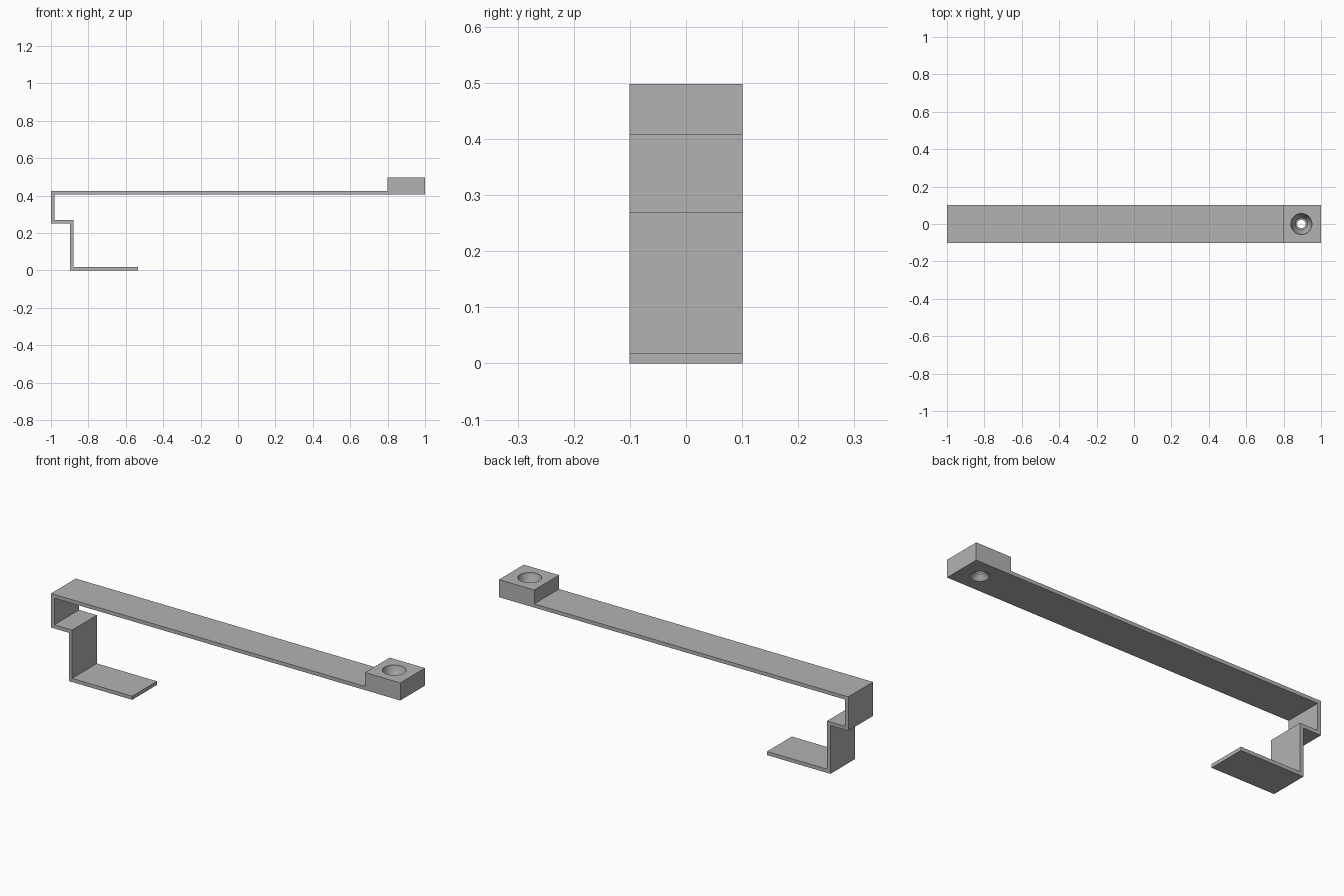
import bpy, bmesh, math
from mathutils import Matrix

cube = bpy.data.objects.get("Cube")
if cube:
    bpy.data.objects.remove(cube)

WIDTH = 0.202
T = 0.019          # strip thickness
HOLE_X = 0.895

grey = bpy.data.materials.new("plain grey")
grey.use_nodes = True
colour = (0.45, 0.45, 0.45, 1)
grey.diffuse_color = colour
grey.node_tree.nodes["Principled BSDF"].inputs["Base Color"].default_value = colour


def make_object(name, bm):
    bmesh.ops.recalc_face_normals(bm, faces=bm.faces)
    mesh = bpy.data.meshes.new(name)
    bm.to_mesh(mesh)
    bm.free()
    mesh.materials.append(grey)
    obj = bpy.data.objects.new(name, mesh)
    bpy.context.collection.objects.link(obj)
    return obj


def extrude_profile(name, points):
    bm = bmesh.new()
    face = bm.faces.new([bm.verts.new((x, -WIDTH / 2, z)) for x, z in points])
    side = bmesh.ops.extrude_face_region(bm, geom=[face])["geom"]
    moved = [v for v in side if isinstance(v, bmesh.types.BMVert)]
    bmesh.ops.translate(bm, verts=moved, vec=(0, WIDTH, 0))
    return make_object(name, bm)


def lathe(name, points, x, steps=48):
    bm = bmesh.new()
    rings = []
    for r, z in points:
        ring = bmesh.ops.create_circle(bm, segments=steps, radius=r,
                                       matrix=Matrix.Translation((x, 0, z)))
        rings.append(ring["verts"])
    for a, b in zip(rings, rings[1:]):
        for i in range(steps):
            j = (i + 1) % steps
            bm.faces.new((a[i], a[j], b[j], b[i]))
    bm.faces.new(rings[0])
    bm.faces.new(rings[-1])
    return make_object(name, bm)


# Bent strip with the raised end block, as one side profile
LOW, STEP, ARM, TOP = 0, 0.25, 0.407, 0.498
POST, FOOT_END, BLOCK = -0.898, -0.535, 0.798
bracket = extrude_profile("bent_bracket", [
    (FOOT_END, LOW), (FOOT_END, LOW + T), (POST + T, LOW + T),
    (POST + T, STEP + T), (-1 + T, STEP + T), (-1 + T, ARM),
    (1, ARM), (1, TOP), (BLOCK, TOP), (BLOCK, ARM + T),
    (-1, ARM + T), (-1, STEP), (POST, STEP), (POST, LOW)])

# Screw hole, countersunk on both faces
cutter = lathe("hole_cutter", [
    (0.044, ARM - 0.01), (0.044, ARM), (0.023, ARM + 0.025),
    (0.023, ARM + 0.035), (0.032, ARM + 0.035),
    (0.056, TOP - 0.01), (0.056, TOP + 0.01)], HOLE_X)
cutter.hide_render = True

cut = bracket.modifiers.new("screw hole", "BOOLEAN")
cut.operation = "DIFFERENCE"
cut.solver = "EXACT"
cut.object = cutter
bpy.context.view_layer.objects.active = bracket
bracket.select_set(True)
bpy.ops.object.modifier_apply(modifier=cut.name)
bpy.data.objects.remove(cutter)

bpy.ops.object.shade_smooth_by_angle(angle=math.radians(30))
